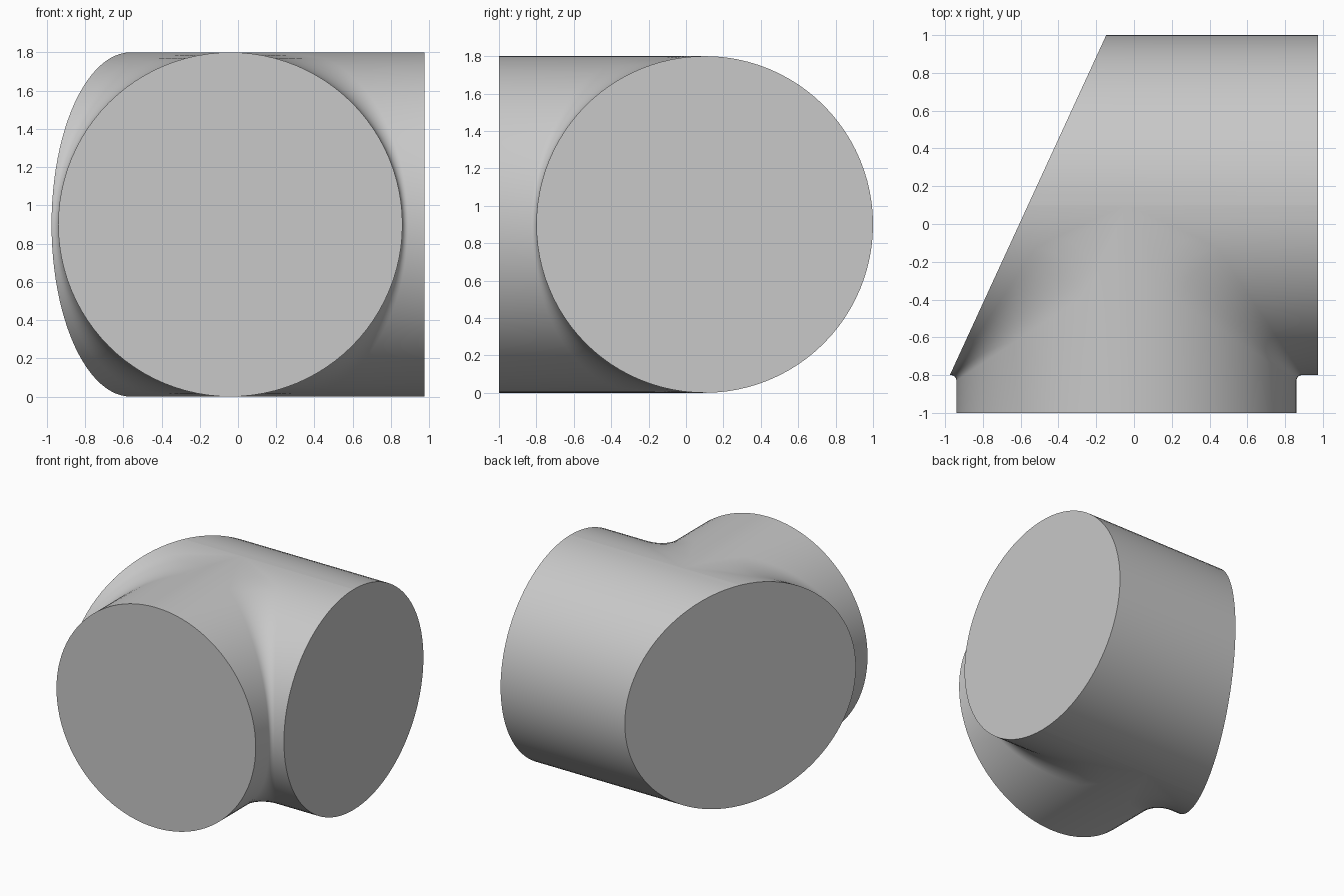
import bpy, bmesh, math

if "Cube" in bpy.data.objects:
    bpy.data.objects.remove(bpy.data.objects["Cube"], do_unlink=True)

R = 0.9            # radius of both pipes
BX, MY = -0.04, 0.1  # branch axis x, main axis y
END_X = 0.975      # square end of the main pipe
FRONT = -1.0       # end of the branch
LEVELS, ARC = 48, 8

grey = bpy.data.materials.new("plain grey")
grey.use_nodes = True
colour = (0.58, 0.58, 0.58, 1)
grey.diffuse_color = colour
grey.node_tree.nodes["Principled BSDF"].inputs["Base Color"].default_value = colour


def slant(y):
    """x of the mitred end of the main pipe at depth y"""
    return -0.975 + (y + 0.8) * 0.46


def fillet(side, c):
    """Inside corner between branch and main pipe, from branch to main"""
    r = min(0.03 + 0.3 * (1 - c / R), 1.2 * c)
    px, py = BX + side * (c + r), MY - c - r
    angles = [math.pi / 2 * i / ARC for i in range(ARC + 1)]
    return [(px - side * r * math.cos(a), py + r * math.sin(a)) for a in angles]


def section(c):
    """Horizontal outline of the joined pipes where their half width is c"""
    back, near = MY + c, MY - c
    return ([(BX - c, FRONT), (BX + c, FRONT)] + fillet(1, c)
            + [(END_X, near), (END_X, back), (slant(back), back), (slant(near), near)]
            + fillet(-1, c)[::-1])


# Pipe junction: outlines stacked from bottom to top
bm = bmesh.new()
rings = []
for i in range(LEVELS + 1):
    t = math.pi * (i / LEVELS - 0.5)
    c = max(R * math.cos(t), 0.0)
    z = R + R * math.sin(t)
    rings.append([bm.verts.new((x, y, z)) for x, y in section(c)])
for low, high in zip(rings, rings[1:]):
    n = len(low)
    for j in range(n):
        k = (j + 1) % n
        bm.faces.new((low[j], low[k], high[k], high[j]))
bmesh.ops.remove_doubles(bm, verts=bm.verts, dist=1e-5)
bmesh.ops.dissolve_degenerate(bm, edges=bm.edges, dist=1e-5)
bmesh.ops.recalc_face_normals(bm, faces=bm.faces)

mesh = bpy.data.meshes.new("pipe_junction")
bm.to_mesh(mesh)
bm.free()
mesh.materials.append(grey)
junction = bpy.data.objects.new("pipe_junction", mesh)
bpy.context.collection.objects.link(junction)

# Smooth walls, crisp rims
bpy.ops.object.select_all(action="DESELECT")
junction.select_set(True)
bpy.context.view_layer.objects.active = junction
bpy.ops.object.shade_smooth_by_angle(angle=math.radians(35))
